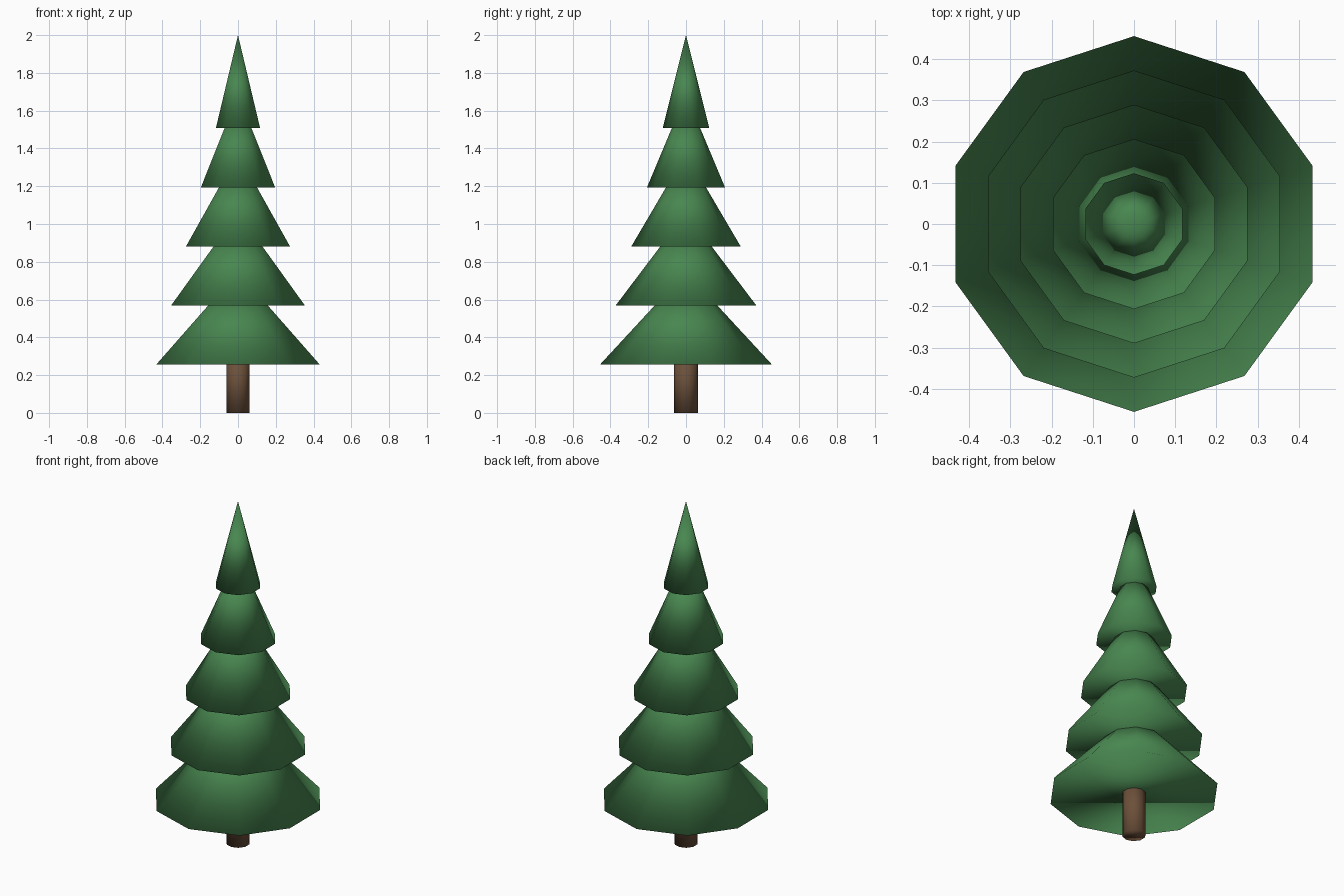
import bpy

cube = bpy.data.objects.get("Cube")
if cube:
    bpy.data.objects.remove(cube, do_unlink=True)


def make_material(name, rgb):
    mat = bpy.data.materials.new(name)
    mat.use_nodes = True
    color = (*rgb, 1.0)
    mat.diffuse_color = color
    mat.node_tree.nodes["Principled BSDF"].inputs["Base Color"].default_value = color
    return mat


def add_cone(name, bottom, height, r_bottom, r_top, mat):
    """Ten-sided smooth cone or cylinder standing on the given height."""
    bpy.ops.mesh.primitive_cone_add(
        vertices=10, radius1=r_bottom, radius2=r_top, depth=height,
        end_fill_type='NGON', location=(0, 0, bottom + height / 2))
    obj = bpy.context.object
    obj.name = name
    obj.data.materials.append(mat)
    bpy.ops.object.shade_smooth()
    return obj


green = make_material("needle green", (0.065, 0.24, 0.08))
brown = make_material("bark brown", (0.15, 0.08, 0.042))

# Trunk, with its top hidden inside the lowest branches
add_cone("trunk", 0, 0.32, 0.063, 0.063, brown)

# Five overlapping cones of branches, narrowing upwards
TIERS = 5
BASE, HEIGHT = 0.255, 0.493
step = (2 - HEIGHT - BASE) / (TIERS - 1)
for i in range(TIERS):
    radius = 0.456 - 0.0832 * i
    add_cone(f"branch_tier_{i + 1}", BASE + step * i, HEIGHT, radius, 0, green)
